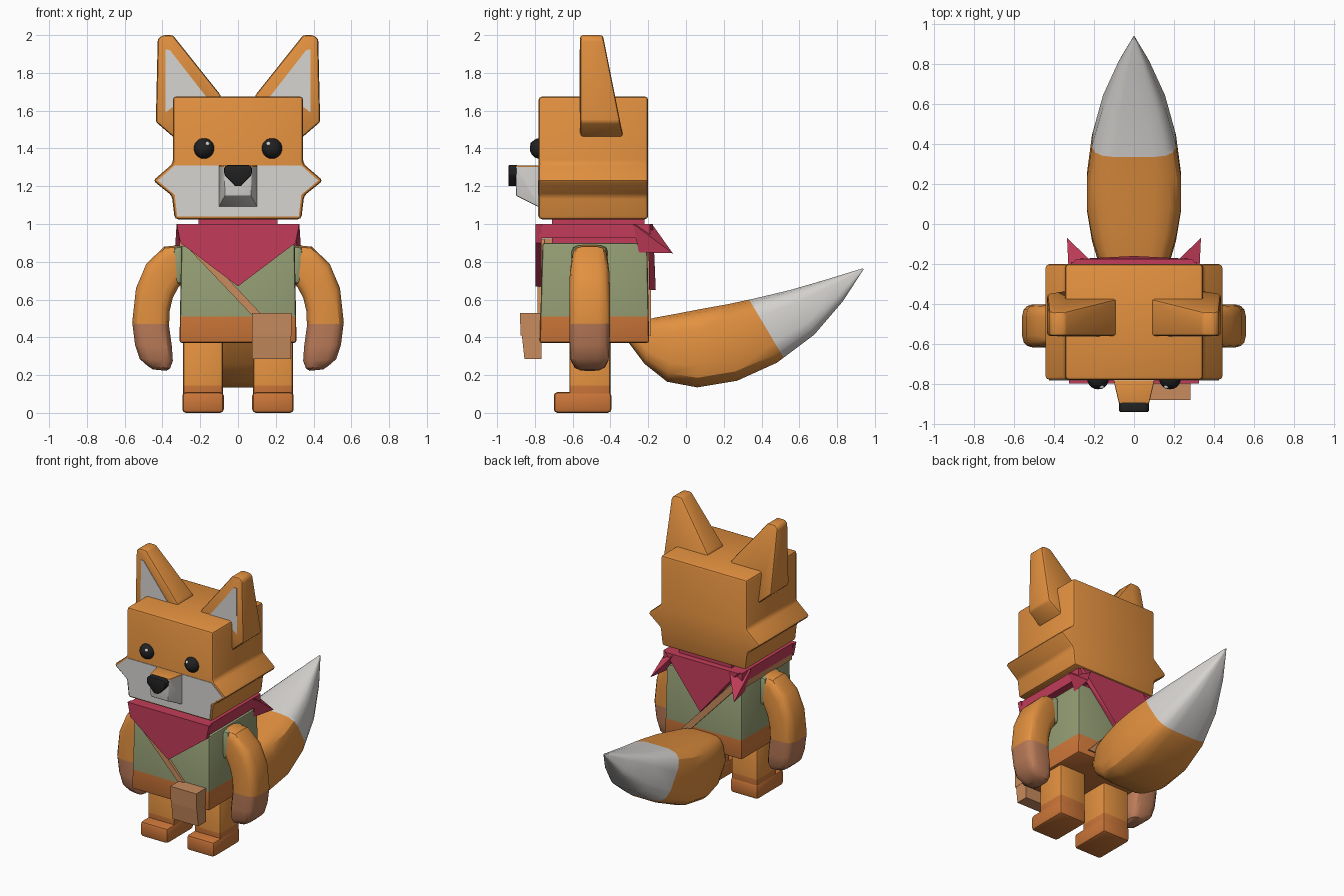
import bpy, bmesh
from math import cos, sin, pi, radians
from mathutils import Vector

if "Cube" in bpy.data.objects:
    bpy.data.objects.remove(bpy.data.objects["Cube"])


def material(name, r, g, b):
    m = bpy.data.materials.new(name)
    m.diffuse_color = (r, g, b, 1)
    m.use_nodes = True
    m.node_tree.nodes["Principled BSDF"].inputs["Base Color"].default_value = m.diffuse_color
    return m


ORANGE = material("orange_fur", 0.76, 0.28, 0.05)
BROWN = material("brown_fur", 0.60, 0.18, 0.04)
HAND = material("hand_fur", 0.50, 0.20, 0.10)
WHITE = material("white_fur", 0.68, 0.66, 0.64)
BLACK = material("black", 0.015, 0.015, 0.015)
RED = material("red_cloth", 0.54, 0.045, 0.10)
GREEN = material("green_cloth", 0.29, 0.33, 0.17)
TAN = material("tan_leather", 0.58, 0.26, 0.11)


def finish(name, bm, mat, paint=()):
    """Make the object; each paint (point, normal, material) recolours one side of a plane."""
    ob_mats = [mat]
    for co, no, m in paint:
        bmesh.ops.bisect_plane(bm, geom=bm.verts[:] + bm.edges[:] + bm.faces[:],
                               plane_co=co, plane_no=no)
        ob_mats.append(m)
        for f in bm.faces:
            if (f.calc_center_median() - Vector(co)).dot(Vector(no)) > 1e-5:
                f.material_index = len(ob_mats) - 1
    bmesh.ops.recalc_face_normals(bm, faces=bm.faces[:])
    me = bpy.data.meshes.new(name)
    bm.to_mesh(me)
    bm.free()
    for m in ob_mats:
        me.materials.append(m)
    ob = bpy.data.objects.new(name, me)
    bpy.context.collection.objects.link(ob)
    return ob


def bevel(bm, width):
    if width:
        bmesh.ops.bevel(bm, geom=bm.edges[:], offset=width, segments=2,
                        profile=0.5, affect='EDGES')


def hull(name, pts, mat, width=0, paint=()):
    bm = bmesh.new()
    for p in pts:
        bm.verts.new(p)
    bmesh.ops.convex_hull(bm, input=bm.verts[:])
    bmesh.ops.dissolve_limit(bm, angle_limit=radians(1), verts=bm.verts[:], edges=bm.edges[:])
    bevel(bm, width)
    return finish(name, bm, mat, paint)


def box(name, x, y, z, mat, width=0, paint=()):
    return hull(name, [(a, b, c) for a in x for b in y for c in z], mat, width, paint)


def prism(name, outline, front, back, mat, width=0, paint=()):
    """Extrude an x-z outline from front to back; back may depend on z."""
    bm = bmesh.new()
    depth = back if callable(back) else (lambda z: back)
    a = [bm.verts.new((x, front, z)) for x, z in outline]
    b = [bm.verts.new((x, depth(z), z)) for x, z in outline]
    bm.faces.new(a)
    bm.faces.new(b[::-1])
    for i in range(len(a)):
        j = (i + 1) % len(a)
        bm.faces.new((a[i], b[i], b[j], a[j]))
    bmesh.ops.recalc_face_normals(bm, faces=bm.faces[:])
    bevel(bm, width)
    return finish(name, bm, mat, paint)


def loft(name, sections, axis, mat, paint=(), n=16, power=0.5):
    """Skin rounded-square rings spanning p..q with half width w along axis."""
    bm = bmesh.new()
    rings = []
    for p, q, w in sections:
        p, q, ring = Vector(p), Vector(q), []
        for k in range(n):
            t = 2 * pi * (k + 0.5) / n
            u, v = [(abs(s) ** power) * (1 if s > 0 else -1) for s in (cos(t), sin(t))]
            ring.append(bm.verts.new((p + q) / 2 + (q - p) / 2 * u / 0.99 + Vector(axis) * w * v / 0.99))
        rings.append(ring)
    for r, s in zip(rings, rings[1:]):
        for k in range(n):
            m = (k + 1) % n
            bm.faces.new((r[k], r[m], s[m], s[k]))
    bm.faces.new(rings[0])
    bm.faces.new(rings[-1][::-1])
    return finish(name, bm, mat, paint)


def ball(name, centre, radius, mat):
    bm = bmesh.new()
    bmesh.ops.create_uvsphere(bm, u_segments=20, v_segments=12, radius=radius)
    bmesh.ops.translate(bm, verts=bm.verts[:], vec=centre)
    return finish(name, bm, mat)


def symmetric(half):
    return half + [(-x, z) for x, z in half[::-1]]


# head with cheek ridges, and the white lower face
prism("head", symmetric([(0.345, 1.675), (0.345, 1.32), (0.45, 1.23), (0.35, 1.15), (0.335, 1.025)]),
      -0.78, -0.2, ORANGE, 0.018)
prism("face_patch", symmetric([(0.335, 1.31), (0.425, 1.23), (0.335, 1.155), (0.322, 1.04)]),
      -0.784, -0.76, WHITE)

# muzzle with orange top, and nose
hull("muzzle", [(s * x, y, z) for s in (-1, 1) for x, y, z in
                [(0.105, -0.77, 1.31), (0.105, -0.77, 1.085), (0.075, -0.90, 1.31), (0.07, -0.90, 1.15)]],
     WHITE, 0.006, [((0, 0, 1.302), (0, 0, 1), ORANGE)])
prism("nose", symmetric([(0.06, 1.312), (0.075, 1.295), (0.072, 1.26), (0.015, 1.2)]),
      -0.94, -0.89, BLACK, 0.006)

# body: sweater with brown hem
hull("torso", [(s * x, y, z) for s in (-1, 1) for x, y, z in
               [(0.31, -0.775, 0.37), (0.31, -0.195, 0.37), (0.30, -0.76, 0.90), (0.30, -0.205, 0.90)]],
     GREEN, 0.014, [((0, 0, 0.51), (0, 0, -1), BROWN)])

# scarf
box("neck", (-0.21, 0.21), (-0.71, -0.22), (0.85, 1.04), RED)
box("scarf_band", (-0.315, 0.315), (-0.775, -0.19), (0.925, 1.0), RED)
prism("scarf_front", symmetric([(0.325, 1.0), (0.305, 0.9), (0.0, 0.67)])[:-3] + [(-0.305, 0.9), (-0.325, 1.0)],
      -0.797, -0.765, RED)
hull("scarf_back", [(-0.31, -0.2, 1.0), (0.31, -0.2, 1.0), (0, -0.195, 0.65),
                    (-0.29, -0.175, 1.0), (0.29, -0.175, 1.0), (0, -0.16, 0.65)], RED)

# satchel with flap, and its strap over the shoulder
hull("satchel", [(x, y, z) for x in (0.075, 0.28) for y, z in
                 [(-0.87, 0.42), (-0.855, 0.285), (-0.765, 0.285), (-0.765, 0.42)]], TAN)
hull("satchel_flap", [(x, y, z) for x in (0.075, 0.282) for y, z in
                      [(-0.88, 0.53), (-0.875, 0.41), (-0.765, 0.41), (-0.765, 0.53)]], TAN)
STRAP = [(-0.31, 0.92), (-0.25, 0.92), (0.145, 0.50), (0.09, 0.50)]
prism("strap_front", STRAP, -0.785, -0.75, TAN)
prism("strap_back", STRAP[:2] + [(0.23, 0.41), (0.17, 0.41)], -0.21, -0.185, TAN)
box("strap_shoulder", (-0.31, -0.25), (-0.77, -0.19), (0.88, 0.922), TAN)

# tail with white tip
TAIL = [(-0.22, 0.49, -0.31, 0.38, 0.12), (-0.16, 0.505, -0.22, 0.26, 0.175),
        (-0.05, 0.525, -0.10, 0.165, 0.21), (0.08, 0.55, 0.06, 0.135, 0.235),
        (0.22, 0.575, 0.27, 0.17, 0.235), (0.36, 0.605, 0.48, 0.265, 0.21),
        (0.55, 0.65, 0.68, 0.415, 0.155), (0.75, 0.708, 0.83, 0.59, 0.08),
        (0.935, 0.765, 0.94, 0.76, 0.003)]
loft("tail", [((0, a, b), (0, c, d), w) for a, b, c, d, w in TAIL], (1, 0, 0), ORANGE,
     [((0, 0.34, 0.59), (0, 0.86, 0.51), WHITE)])

# arm stations: inner x z, outer x z, half depth
ARM = [(0.28, 0.70, 0.29, 0.89, 0.08), (0.315, 0.665, 0.39, 0.88, 0.095),
       (0.345, 0.61, 0.485, 0.79, 0.105), (0.362, 0.54, 0.54, 0.66, 0.108),
       (0.365, 0.46, 0.56, 0.48, 0.108), (0.35, 0.35, 0.545, 0.36, 0.105),
       (0.345, 0.275, 0.52, 0.285, 0.10), (0.36, 0.235, 0.48, 0.25, 0.08),
       (0.38, 0.223, 0.45, 0.23, 0.05)]
EAR = [(0.33, 1.45), (0.435, 1.54), (0.425, 1.98), (0.40, 2.0), (0.345, 2.0),
       (0.09, 1.68), (0.09, 1.58)]
INNER_EAR = [(0.385, 1.59), (0.383, 1.925), (0.36, 1.92), (0.15, 1.65), (0.345, 1.62)]

for s, side in ((-1, "left"), (1, "right")):
    # ears
    prism("ear_" + side, [(s * x, z) for x, z in EAR], -0.56,
          lambda z: -0.34 - 0.10 * (z - 1.5) / 0.5, ORANGE, 0.014)
    prism("inner_ear_" + side, [(s * x, z) for x, z in INNER_EAR], -0.563, -0.55, WHITE)
    # eyes
    ball("eye_" + side, (s * 0.18, -0.772, 1.40), 0.055, BLACK)
    ball("eye_glint_" + side, (s * 0.162, -0.813, 1.424), 0.012, WHITE)
    # arms with hands and sweater cuffs
    loft("arm_" + side, [((s * a, -0.51, b), (s * c, -0.51, d), w) for a, b, c, d, w in ARM],
         (0, 1, 0), ORANGE, [((0, 0, 0.47), (0, 0, -1), HAND),
                             ((s * 0.345, 0, 0), (-s, 0, 0), GREEN)][:1])
    box("sleeve_" + side, (s * 0.28, s * 0.345), (-0.605, -0.415), (0.68, 0.885), GREEN, 0.03)
    # legs and feet
    box("leg_" + side, (s * 0.08, s * 0.29), (-0.618, -0.40), (0.05, 0.40), ORANGE, 0.015,
        [((0, 0, 0.145), (0, 0, -1), BROWN)])
    box("foot_" + side, (s * 0.075, s * 0.295), (-0.70, -0.395), (0.0, 0.11), BROWN, 0.02)
    # scarf corner points
    hull("scarf_point_" + side, [(s * 0.325, -0.28, 1.0), (s * 0.22, -0.18, 1.0),
                                 (s * 0.30, -0.25, 0.85), (s * 0.335, -0.07, 0.845)], RED)

bpy.ops.object.select_all(action='SELECT')
bpy.context.view_layer.objects.active = bpy.data.objects["head"]
bpy.ops.object.shade_smooth_by_angle(angle=radians(32))
